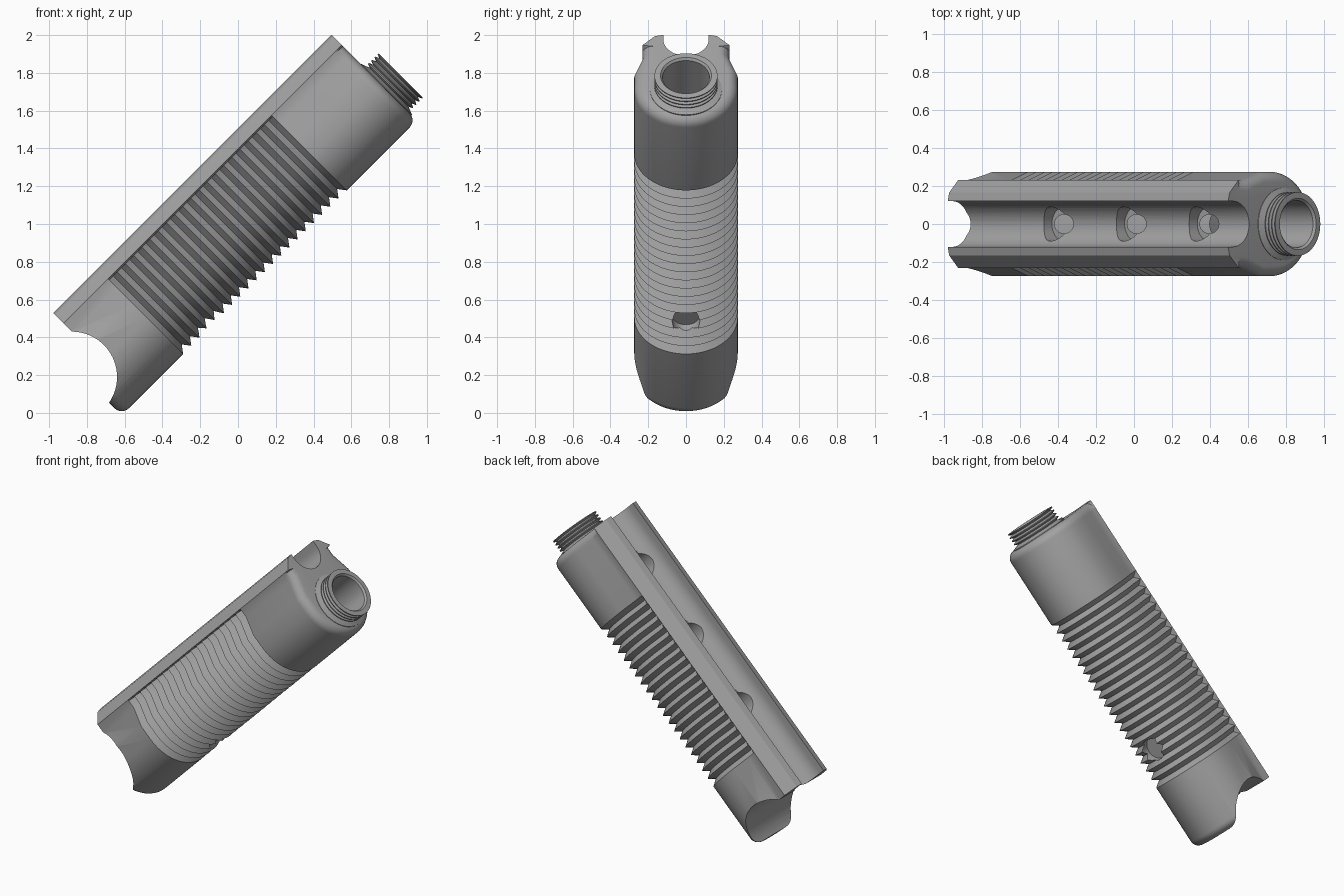
import bpy, bmesh
from math import sin, cos, pi, radians
from mathutils import Matrix, Vector

cube = bpy.data.objects.get("Cube")
if cube:
    bpy.data.objects.remove(cube)

grey = bpy.data.materials.new("plain_grey")
grey.use_nodes = True
grey.diffuse_color = (0.36, 0.36, 0.36, 1)
grey.node_tree.nodes["Principled BSDF"].inputs["Base Color"].default_value = (0.36, 0.36, 0.36, 1)

# Everything is modelled lying along x, then tilted upright
TILT = Matrix.Rotation(radians(-45), 4, 'Y')
START, END = -0.445, 1.765
RADIUS, AXIS = 0.275, 0.70
NECK = 0.654


def make_object(name, bm):
    bmesh.ops.recalc_face_normals(bm, faces=bm.faces)
    mesh = bpy.data.meshes.new(name)
    bm.to_mesh(mesh)
    bm.free()
    mesh.materials.append(grey)
    obj = bpy.data.objects.new(name, mesh)
    bpy.context.collection.objects.link(obj)
    return obj


def loft(bm, rings, closed=False):
    loops = [[bm.verts.new(p) for p in ring] for ring in rings]
    n = len(loops[0])
    pairs = list(zip(loops, loops[1:]))
    if closed:
        pairs.append((loops[-1], loops[0]))
    for a, b in pairs:
        for i in range(n):
            j = (i + 1) % n
            bm.faces.new((a[i], a[j], b[j], b[i]))
    if not closed:
        bm.faces.new(loops[0])
        bm.faces.new(loops[-1])


def section(x, d):
    """Cross-section: round belly, narrower shoulders, sloped rail top; d insets it."""
    r = RADIUS - d
    arc = [(r * sin(k * pi / 40), AXIS - r * cos(k * pi / 40)) for k in range(21)]
    half = arc + [(r, 0.80), (0.231 - d, 0.925), (0.231 - d, 0.98), (0.231, 0.988),
                  (0.165, 1.055), (0.11, 1.068)]
    return [(x, y, z) for y, z in half] + [(x, -y, z) for y, z in reversed(half[1:])]


def cylinder(name, radius, start, end, sides=48):
    a, b = Vector(start), Vector(end)
    bm = bmesh.new()
    turn = (b - a).to_track_quat('Z', 'Y').to_matrix().to_4x4()
    bmesh.ops.create_cone(bm, cap_ends=True, segments=sides, radius1=radius, radius2=radius,
                          depth=(b - a).length, matrix=Matrix.Translation((a + b) / 2) @ turn)
    return make_object(name, bm)


def box(name, low, high):
    low, high = Vector(low), Vector(high)
    bm = bmesh.new()
    bmesh.ops.create_cube(bm, size=1, matrix=Matrix.Translation((low + high) / 2)
                          @ Matrix.Diagonal((*(high - low), 1)))
    return make_object(name, bm)


def cut(target, cutter):
    cutter.hide_render = True
    mod = target.modifiers.new("cut", 'BOOLEAN')
    mod.operation = 'DIFFERENCE'
    mod.solver = 'EXACT'
    mod.object = cutter
    bpy.context.view_layer.objects.active = target
    bpy.ops.object.modifier_apply(modifier=mod.name)
    bpy.data.objects.remove(cutter)


def finish(obj):
    obj.data.transform(TILT)
    bpy.ops.object.select_all(action='DESELECT')
    obj.select_set(True)
    bpy.context.view_layer.objects.active = obj
    bpy.ops.object.shade_smooth_by_angle(angle=radians(30))


# Grip body: rounded ends with a ribbed middle
FLAT = 0.001
FILLET = 0.055
steps = [k * pi / 12 for k in range(7)]
profile = [(START + FILLET * (1 - cos(a)), FLAT + FILLET * (1 - sin(a))) for a in steps]
RIBS, RIB_START, RIB_END = 20, 0.015, 1.24
pitch = (RIB_END - RIB_START) / RIBS
profile.append((RIB_START, FLAT))
for k in range(RIBS):
    x = RIB_START + k * pitch
    profile += [(x + pitch * 0.5, 0.042), (x + pitch, FLAT)]
profile += [(END - FILLET * (1 - sin(a)), FLAT + FILLET * (1 - cos(a))) for a in steps]
bm = bmesh.new()
loft(bm, [section(x, d) for x, d in profile])
body = make_object("grip_body", bm)

# Long round-bottomed slot along the rail
slot = [(0.12 * cos(a), 1.03 + 0.12 * sin(a)) for a in [pi + k * pi / 24 for k in range(25)]]
slot += [(0.12, 1.2), (-0.12, 1.2)]
bm = bmesh.new()
loft(bm, [[(x, y, z) for y, z in slot] for x in (-0.6, 1.9)])
cut(body, make_object("slot_cutter", bm))

# Hollowed lower end and squared rail end
cut(body, cylinder("end_hollow_cutter", 0.24, (-0.488, -0.4, 0.757), (-0.488, 0.4, 0.757), 72))
cut(body, box("rail_end_cutter", (-0.6, -0.4, 0.85), (-0.318, 0.4, 1.2)))

# Bore behind the neck
cut(body, cylinder("bore_cutter", 0.125, (1.25, 0, NECK), (1.9, 0, NECK)))

# Wells in the slot floor, each with a small slanted hole
for x in (0.33, 0.87, 1.41):
    cut(body, cylinder("well_cutter", 0.09, (x, 0, 0.85), (x, 0, 1.0), 32))
    cut(body, cylinder("hole_cutter", 0.05, (x - 0.07, 0, 0.78), (x + 0.1, 0, 0.95), 24))

# Drain hole in the belly
cut(body, cylinder("drain_cutter", 0.075, (0.235, 0, 0.36), (0.235, 0, 0.5), 24))
finish(body)

# Threaded neck: turned tube with a flared foot
outline = [(END - 0.03, 0.19), (END + 0.003, 0.19), (END + 0.012, 0.165)]
for k in range(4):
    x = END + 0.012 + k * 0.024
    outline += [(x + 0.008, 0.145), (x + 0.017, 0.167), (x + 0.022, 0.167)]
outline += [(1.872, 0.155), (1.872, 0.135), (1.86, 0.124), (END - 0.03, 0.124)]
bm = bmesh.new()
rings = []
for k in range(64):
    a = 2 * pi * k / 64
    rings.append([(x, r * cos(a), NECK + r * sin(a)) for x, r in outline])
loft(bm, rings, closed=True)
finish(make_object("threaded_neck", bm))
